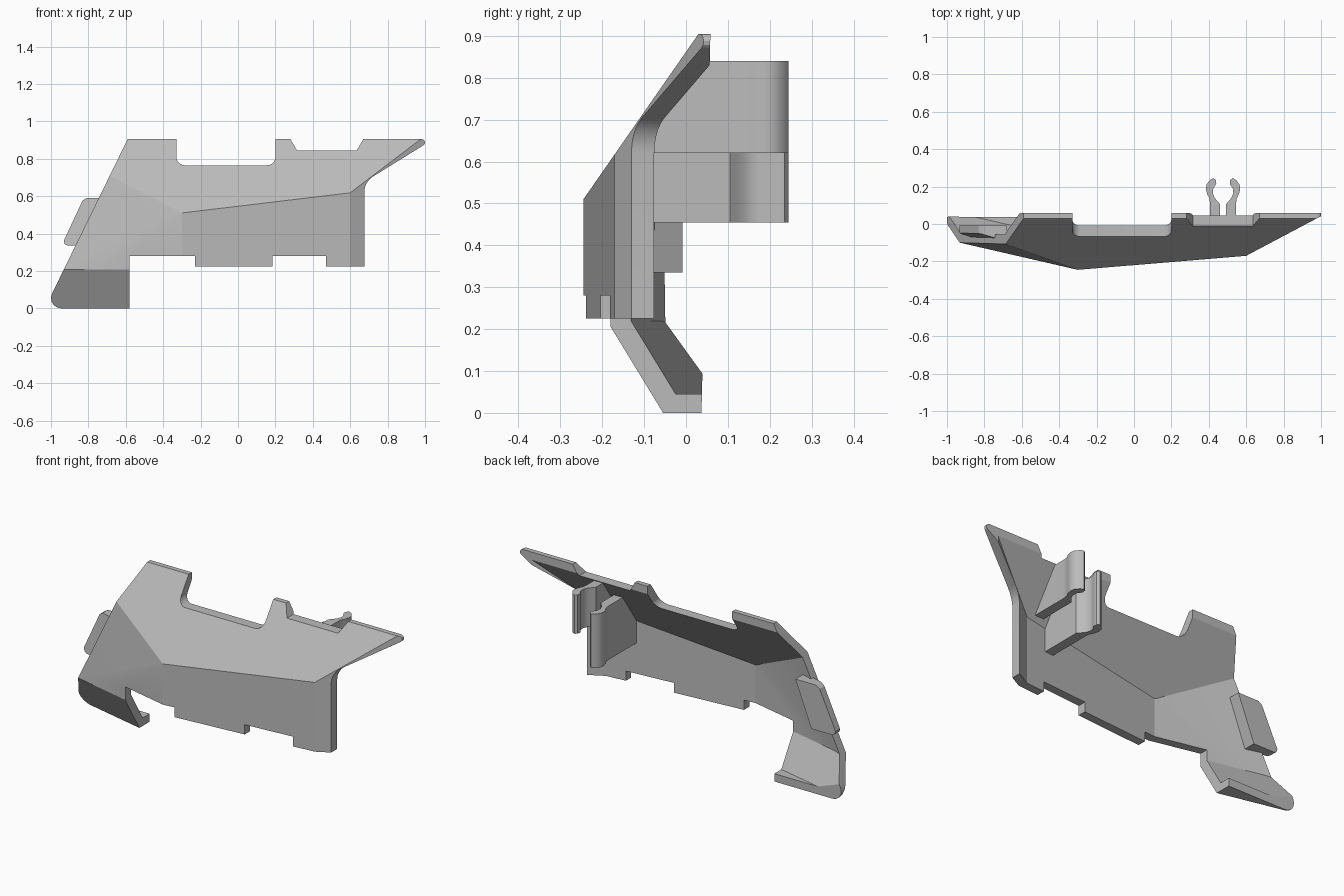
import bpy, bmesh, math
from mathutils import Vector

if "Cube" in bpy.data.objects:
    bpy.data.objects.remove(bpy.data.objects["Cube"])

grey = bpy.data.materials.new("light_grey")
grey.use_nodes = True
grey.diffuse_color = (0.5, 0.5, 0.5, 1)
grey.node_tree.nodes["Principled BSDF"].inputs["Base Color"].default_value = (0.5, 0.5, 0.5, 1)

# Outer facets, each y = a*x + b*z + c
FACETS = [
    (0, 0.696, -0.6),             # sloping top
    (0.083, 0, -0.22),            # main front
    (0.53, 0, -0.488),            # right end bend
    (-0.291, 0.127, -0.397),      # upper left
    (-0.23, 0, -0.314),           # lower left
    (-0.23, -0.61, -0.188),       # foot
]


def make_object(name, bm):
    bmesh.ops.recalc_face_normals(bm, faces=bm.faces[:])
    mesh = bpy.data.meshes.new(name)
    bm.to_mesh(mesh)
    bm.free()
    mesh.materials.append(grey)
    obj = bpy.data.objects.new(name, mesh)
    bpy.context.collection.objects.link(obj)
    return obj


def prism(name, outline, axis, lo, hi):
    """Extrude a closed outline along y (xz outline) or z (xy outline)."""
    bm = bmesh.new()
    place = (lambda p: (p[0], lo, p[1])) if axis == "y" else (lambda p: (p[0], p[1], lo))
    face = bm.faces.new([bm.verts.new(place(p)) for p in outline])
    out = bmesh.ops.extrude_face_region(bm, geom=[face])
    step = Vector((0, hi - lo, 0)) if axis == "y" else Vector((0, 0, hi - lo))
    bmesh.ops.translate(bm, vec=step, verts=[v for v in out["geom"] if isinstance(v, bmesh.types.BMVert)])
    return make_object(name, bm)


def facet_hull(name, depth, extra=()):
    """Convex block bounded by the facets, pushed inward by depth."""
    bm = bmesh.new()
    bmesh.ops.create_cube(bm, size=4)
    planes = list(extra)
    for a, b, c in FACETS:
        n = Vector((a, -1, b)).normalized()
        planes.append((Vector((0, c, 0)) - n * depth, n))
    for co, n in planes:
        cut = bmesh.ops.bisect_plane(bm, geom=bm.verts[:] + bm.edges[:] + bm.faces[:],
                                     plane_co=co, plane_no=n, clear_outer=True)
        edges = [e for e in cut["geom_cut"] if isinstance(e, bmesh.types.BMEdge)]
        if edges:
            bmesh.ops.holes_fill(bm, edges=edges, sides=0)
    obj = make_object(name, bm)
    obj.hide_render = True
    return obj


def carve(obj, cutter, operation):
    mod = obj.modifiers.new("carve", "BOOLEAN")
    mod.operation = operation
    mod.solver = "EXACT"
    mod.object = cutter
    bpy.context.view_layer.objects.active = obj
    bpy.ops.object.modifier_apply(modifier=mod.name)
    bpy.data.objects.remove(cutter)


def shade(obj, degrees):
    bpy.ops.object.select_all(action="DESELECT")
    obj.select_set(True)
    bpy.context.view_layer.objects.active = obj
    bpy.ops.object.shade_smooth_by_angle(angle=math.radians(degrees))


def arc(cx, cz, r, start, end, steps=5):
    angles = [math.radians(start + (end - start) * i / steps) for i in range(steps + 1)]
    return [(cx + r * math.cos(t), cz + r * math.sin(t)) for t in angles]


# Panel silhouette, counter-clockwise from the foot
outline = arc(-0.945, 0.055, 0.055, 155, 270)
outline += [(-0.58, 0), (-0.58, 0.28), (-0.23, 0.28), (-0.23, 0.225), (0.185, 0.225),
            (0.185, 0.28), (0.47, 0.28), (0.47, 0.225), (0.675, 0.225)]
outline += arc(0.775, 0.62, 0.1, 180, 123)
outline += arc(0.982, 0.887, 0.018, -57, 90)
outline += [(0.67, 0.905), (0.635, 0.845), (0.315, 0.845), (0.28, 0.905), (0.2, 0.905)]
outline += arc(0.155, 0.81, 0.045, 0, -90)
outline += arc(-0.285, 0.81, 0.045, 270, 180)
outline += [(-0.33, 0.905), (-0.59, 0.905)]

# Shell: silhouette trimmed to the facets, then hollowed from behind
panel = prism("panel", outline, "y", -1, 1)
back = (Vector((0, 0.037, 0)), Vector((0, 1, -0.0235)))
floor = (Vector((0, 0, 0.045)), Vector((0, 0, -1)))
carve(panel, facet_hull("outer_hull", 0, [back]), "INTERSECT")
carve(panel, facet_hull("inner_hull", 0.048, [floor]), "DIFFERENCE")
shade(panel, 14)

# Locating tab on the slanted side
tab = prism("side_tab", [(-0.932, 0.36), (-0.925, 0.342), (-0.91, 0.335), (-0.78, 0.335),
                         (-0.68, 0.59), (-0.81, 0.59), (-0.832, 0.575)], "y", -0.09, -0.008)
carve(tab, facet_hull("tab_hull", 0.03), "INTERSECT")
shade(tab, 30)

# Two facing clip prongs at staggered heights
prong = [(0.015, -0.2), (0.015, 0.105), (0.03, 0.122), (0.045, 0.14), (0.055, 0.165),
         (0.052, 0.19), (0.036, 0.215), (0.038, 0.235), (0.052, 0.245), (0.07, 0.235),
         (0.088, 0.212), (0.092, 0.188), (0.085, 0.16), (0.072, 0.135), (0.07, 0.11), (0.07, -0.2)]
for name, side, low, high in (("left_prong", 1, 0.62, 0.84), ("right_prong", -1, 0.455, 0.76)):
    clip = prism(name, [(0.476 + side * u, y) for u, y in prong], "z", low, high)
    carve(clip, facet_hull("prong_hull", 0.03), "INTERSECT")
    shade(clip, 40)
